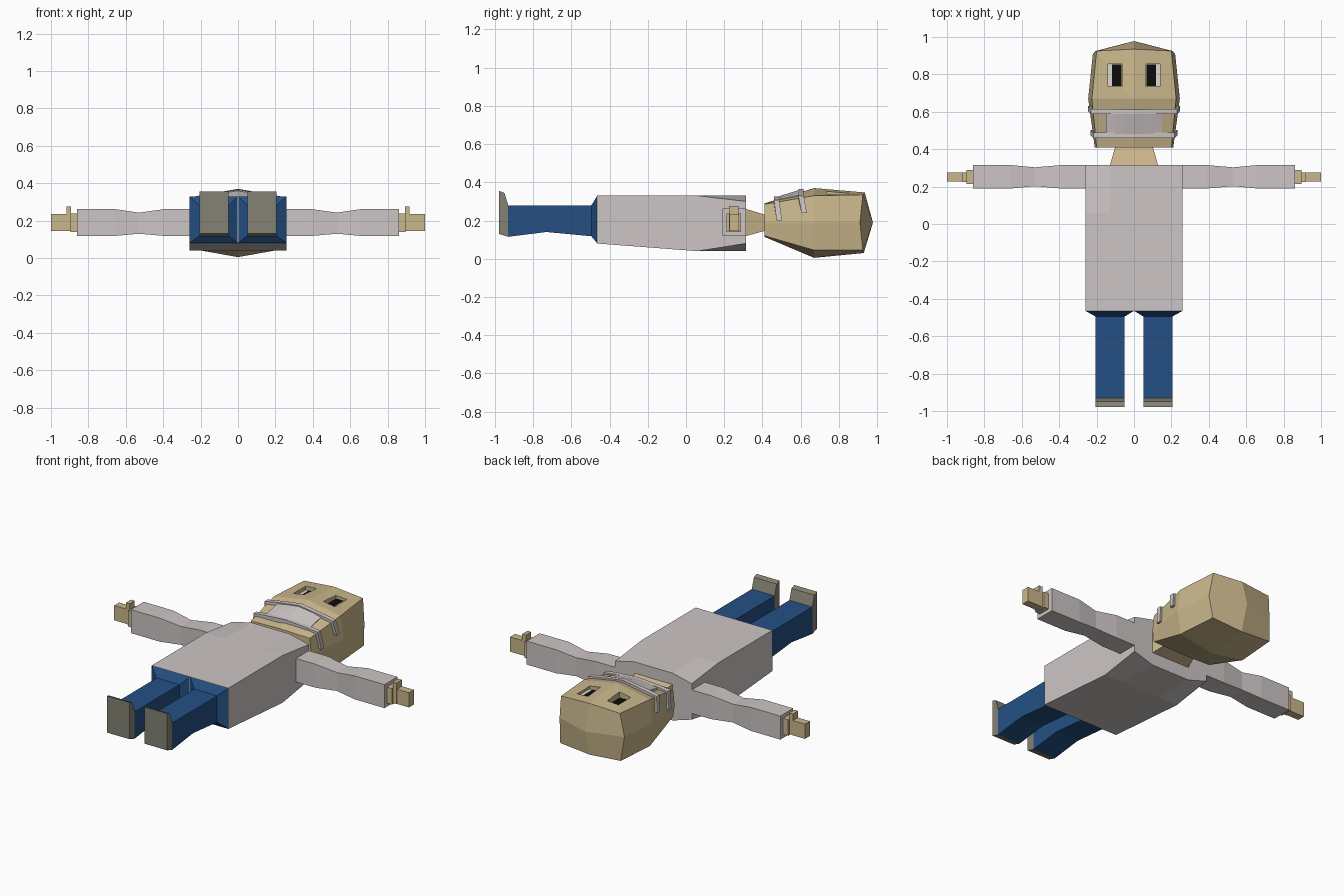
import bpy, bmesh
from mathutils import Vector

if "Cube" in bpy.data.objects:
    bpy.data.objects.remove(bpy.data.objects["Cube"])


def material(name, r, g, b):
    lin = lambda c: ((c / 255 + 0.055) / 1.055) ** 2.4 if c > 10 else c / 255 / 12.92
    m = bpy.data.materials.new(name)
    m.diffuse_color = (lin(r), lin(g), lin(b), 1)
    m.use_nodes = True
    m.node_tree.nodes["Principled BSDF"].inputs["Base Color"].default_value = m.diffuse_color
    return m


SKIN = material("skin_tan", 202, 183, 140)
SHIRT = material("pale_grey_cloth", 205, 197, 197)
PANTS = material("denim_blue", 35, 80, 132)
SHOE = material("shoe_grey", 133, 130, 115)
BLACK = material("black", 12, 12, 12)
WHITE = material("eye_white", 222, 216, 216)


def finish(name, bm, mat):
    bmesh.ops.recalc_face_normals(bm, faces=bm.faces)
    me = bpy.data.meshes.new(name)
    bm.to_mesh(me)
    bm.free()
    me.materials.append(mat)
    ob = bpy.data.objects.new(name, me)
    bpy.context.collection.objects.link(ob)
    return ob


def loft(name, rings, mat, tips=(None, None)):
    """Skin closed rings of points; a tip turns an end cap into quads meeting there."""
    bm = bmesh.new()
    loops = [[bm.verts.new(p) for p in r] for r in rings]
    n = len(loops[0])
    for a, b in zip(loops, loops[1:]):
        for i in range(n):
            j = (i + 1) % n
            bm.faces.new((a[i], a[j], b[j], b[i]))
    for loop, tip in zip((loops[0], loops[-1]), tips):
        if tip is None:
            bm.faces.new(loop)
        else:
            c = bm.verts.new(tip)
            for i in range(1, n, 2):
                bm.faces.new((c, loop[i], loop[(i + 1) % n], loop[(i + 2) % n]))
    return finish(name, bm, mat)


def rect_y(y, x0, x1, z0, z1):
    return [(x0, y, z0), (x1, y, z0), (x1, y, z1), (x0, y, z1)]


def rect_x(x, y0, y1, z0, z1):
    return [(x, y0, z0), (x, y1, z0), (x, y1, z1), (x, y0, z1)]


def box(name, x0, x1, y0, y1, z0, z1, mat):
    return loft(name, [rect_y(y0, x0, x1, z0, z1), rect_y(y1, x0, x1, z0, z1)], mat)


# Torso: five columns wide, with sloped shoulder corners at the neck end
def torso_ring(y, low, high, corner_low, corner_high):
    xs = (-0.26, -0.13, 0, 0.13, 0.26)
    edge = lambda x: abs(x) > 0.2
    bottom = [(x, y, corner_low if edge(x) else low) for x in xs]
    top = [(x, y, corner_high if edge(x) else high) for x in reversed(xs)]
    return bottom + top


loft("torso", [torso_ring(-0.465, 0.08, 0.33, 0.08, 0.33),
               torso_ring(0.06, 0.04, 0.33, 0.04, 0.33),
               torso_ring(0.315, 0.04, 0.33, 0.08, 0.30)], SHIRT)

# Neck
loft("neck", [rect_y(0.31, -0.13, 0.13, 0.118, 0.262),
              rect_y(0.415, -0.10, 0.10, 0.147, 0.23)], SKIN)


# Head: faceted rounded block
def head_ring(ys, xt, zt, ztm, xm, xb, zb, zbm):
    yc, ytm, ym, ybm = ys
    return [(xt, yc, zt), (0, ytm, ztm), (-xt, yc, zt), (-xm, ym, 0.19),
            (-xb, yc, zb), (0, ybm, zbm), (xb, yc, zb), (xm, ym, 0.19)]


head = loft("head", [
    head_ring((0.41,) * 4, 0.20, 0.285, 0.29, 0.21, 0.20, 0.12, 0.115),
    head_ring((0.67,) * 4, 0.225, 0.33, 0.37, 0.245, 0.225, 0.045, 0.005),
    head_ring((0.925, 0.935, 0.91, 0.93), 0.20, 0.335, 0.347, 0.22, 0.205, 0.045, 0.03),
], SKIN, tips=((0, 0.41, 0.20), (0, 0.978, 0.19)))

# Eye sockets cut into the face, with pupils and whites on their floors
for s, side in ((-1, "left"), (1, "right")):
    xs = sorted((s * 0.065, s * 0.14))
    cutter = box("socket_cutter", *xs, 0.735, 0.855, 0.318, 0.5, SKIN)
    cutter.hide_render = True
    mod = head.modifiers.new("socket", 'BOOLEAN')
    mod.operation, mod.object, mod.solver = 'DIFFERENCE', cutter, 'EXACT'
    bpy.context.view_layer.objects.active = head
    bpy.ops.object.modifier_apply(modifier=mod.name)
    bpy.data.objects.remove(cutter)
    box(side + "_pupil", *sorted((s * 0.068, s * 0.118)), 0.738, 0.852, 0.316, 0.324, BLACK)
    box(side + "_eye_white", *sorted((s * 0.118, s * 0.138)), 0.738, 0.852, 0.316, 0.323, WHITE)


# Face mask following the lower face
def face_z(x, y):
    t = (y - 0.41) / 0.26
    mid, edge, half = 0.29 + 0.08 * t, 0.285 + 0.045 * t, 0.20 + 0.025 * t
    return mid + (edge - mid) * abs(x) / half


mask_rings = []
for x in (-0.15, -0.10, -0.05, 0, 0.05, 0.10, 0.15):
    lift = 0.014 - 0.006 * (abs(x) > 0.12)
    ys = (0.46, 0.51, 0.565, 0.615)
    top = [(x, y, face_z(x, y) + lift) for y in ys]
    under = [(x, y, face_z(x, y) - 0.005) for y in reversed(ys)]
    mask_rings.append(top + under)
loft("face_mask", mask_rings, SHIRT)


# Mask straps: flat bands across the face and down both cheeks
def strap(name, y, y_end, z_end, x_edge, x_end):
    half = []
    for x in (0, 0.08, 0.15):
        half.append((Vector((x, y, face_z(x, y))), Vector((0, 0, 1))))
    half.append((Vector((x_edge, y, face_z(x_edge, y))), Vector((0.7, 0, 0.7))))
    half.append((Vector((x_end, y_end, z_end)), Vector((1, 0, 0))))
    flip = lambda v: Vector((-v.x, v.y, v.z))
    path = [(flip(p), flip(n)) for p, n in half[:0:-1]] + half
    w = Vector((0, 0.014, 0))
    rings = [[p - w - n * 0.004, p + w - n * 0.004, p + w + n * 0.016, p - w + n * 0.016]
             for p, n in path]
    loft(name, rings, SHIRT)


strap("upper_mask_strap", 0.602, 0.618, 0.24, 0.22, 0.231)
strap("lower_mask_strap", 0.474, 0.488, 0.20, 0.206, 0.217)

# Limbs, built on both sides
for s, side in ((-1, "left"), (1, "right")):
    # Sleeve pinched at the elbow
    stations = ((0.255, 0), (0.39, 0), (0.53, 0.012), (0.66, 0), (0.86, 0))
    loft(side + "_arm", [rect_x(s * x, 0.19 + d, 0.315 - d, 0.118 + d, 0.262 - d * 1.6)
                         for x, d in stations], SHIRT)
    # Hand: wrist, thumb and finger block
    box(side + "_wrist", *sorted((s * 0.855, s * 0.895)), 0.213, 0.288, 0.14, 0.238, SKIN)
    box(side + "_thumb", *sorted((s * 0.893, s * 0.918)), 0.225, 0.275, 0.145, 0.275, SKIN)
    box(side + "_fingers", *sorted((s * 0.915, s * 1.0)), 0.228, 0.276, 0.145, 0.235, SKIN)
    # Hip flare tapering into the leg
    loft(side + "_leg", [rect_y(-0.464, 0, s * 0.26, 0.08, 0.33),
                         rect_y(-0.495, s * 0.05, s * 0.205, 0.118, 0.28),
                         rect_y(-0.73, s * 0.05, s * 0.205, 0.14, 0.28),
                         rect_y(-0.93, s * 0.05, s * 0.205, 0.115, 0.28)], PANTS)
    # Shoe: bevelled profile with toes pointing up
    profile = ((-0.93, 0.115), (-0.978, 0.13), (-0.978, 0.355), (-0.95, 0.345), (-0.93, 0.28))
    loft(side + "_shoe", [[(s * x, y, z) for y, z in profile] for x in (0.05, 0.205)], SHOE)
